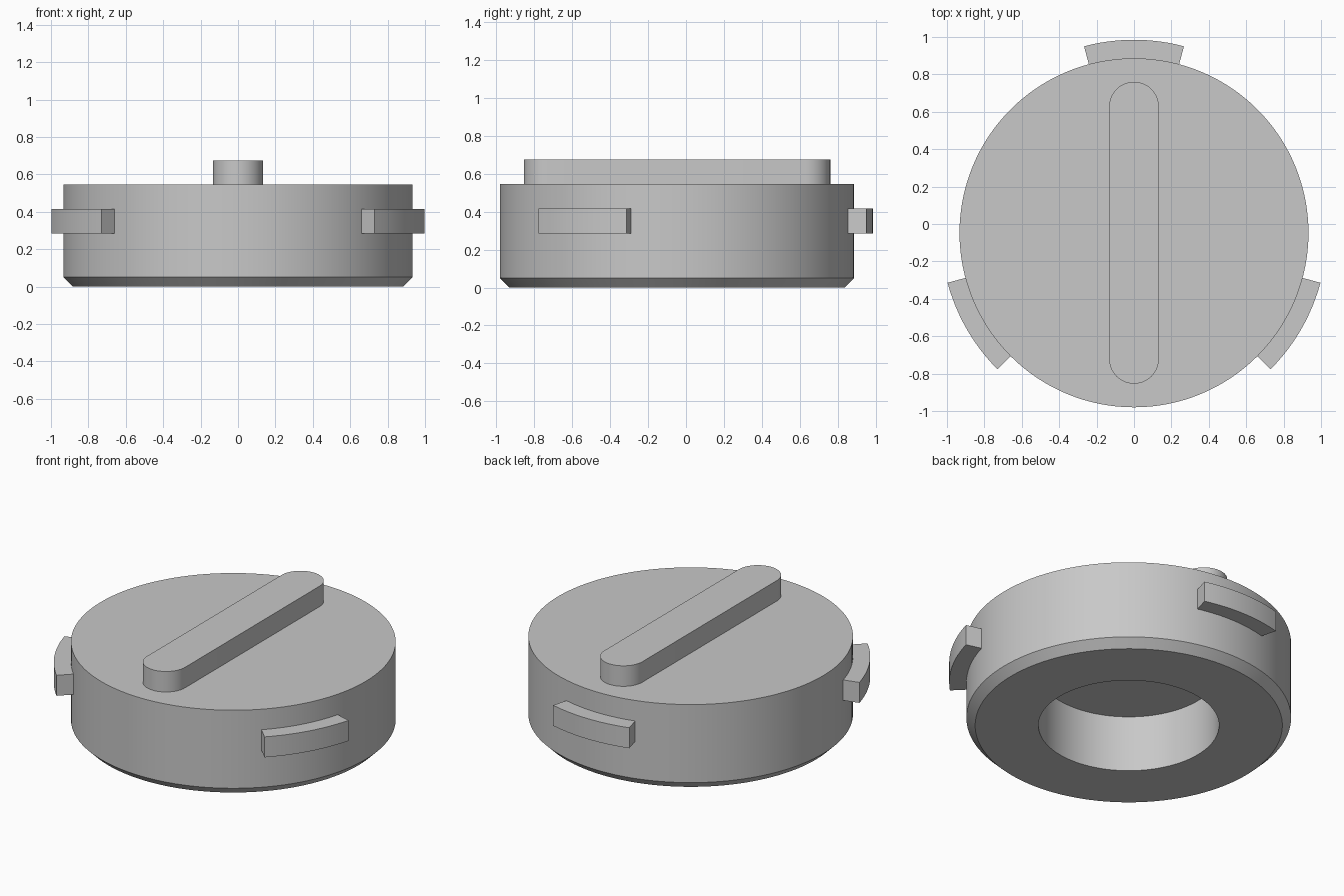
import bpy, bmesh
from math import cos, sin, pi, radians
from mathutils import Vector

cube = bpy.data.objects.get("Cube")
if cube:
    bpy.data.objects.remove(cube, do_unlink=True)

AXIS_Y = -0.047      # the cap's axis, offset by the lugs
RADIUS = 0.933
TOP = 0.545

grey = bpy.data.materials.new("light_grey")
grey.use_nodes = True
colour = (0.58, 0.58, 0.58, 1)
grey.diffuse_color = colour
bsdf = next(n for n in grey.node_tree.nodes if n.type == 'BSDF_PRINCIPLED')
bsdf.inputs["Base Color"].default_value = colour


def finish(name, bm):
    """Turn a bmesh into a smooth-shaded object with sharp edges kept."""
    bmesh.ops.recalc_face_normals(bm, faces=bm.faces)
    mesh = bpy.data.meshes.new(name)
    bm.to_mesh(mesh)
    bm.free()
    mesh.materials.append(grey)
    obj = bpy.data.objects.new(name, mesh)
    obj.location.y = AXIS_Y
    bpy.context.collection.objects.link(obj)
    bpy.ops.object.select_all(action='DESELECT')
    obj.select_set(True)
    bpy.context.view_layer.objects.active = obj
    bpy.ops.object.shade_smooth_by_angle(angle=radians(30))
    return obj


def lathe(name, profile, steps=128):
    """Revolve an (r, z) profile around the z axis."""
    bm = bmesh.new()
    verts = [bm.verts.new((r, 0, z)) for r, z in profile]
    edges = [bm.edges.new(pair) for pair in zip(verts, verts[1:])]
    bmesh.ops.spin(bm, geom=verts + edges, cent=(0, 0, 0), axis=(0, 0, 1),
                   angle=2 * pi, steps=steps)
    bmesh.ops.remove_doubles(bm, verts=bm.verts, dist=0.0001)
    return finish(name, bm)


def prism(name, outline, z0, z1):
    """Extrude a flat outline from z0 up to z1."""
    bm = bmesh.new()
    face = bm.faces.new([bm.verts.new((x, y, z0)) for x, y in outline])
    up = bmesh.ops.extrude_face_region(bm, geom=[face])["geom"]
    bmesh.ops.translate(bm, vec=Vector((0, 0, z1 - z0)),
                        verts=[g for g in up if isinstance(g, bmesh.types.BMVert)])
    return finish(name, bm)


def arc(radius, start, end, steps, cy=0):
    """Points along an arc, angles in degrees."""
    angles = [radians(start + (end - start) * i / steps) for i in range(steps + 1)]
    return [(radius * cos(a), cy + radius * sin(a)) for a in angles]


# Round body with a chamfered lower rim and a blind hole underneath
lathe("cap_body", [(0, 0.357), (0.519, 0.357), (0.519, 0), (RADIUS - 0.05, 0),
                   (RADIUS, 0.05), (RADIUS, TOP), (0, TOP)])

# Grip bar with rounded ends across the top
half_width, reach = 0.133, 0.807 - 0.133
prism("grip_bar", arc(half_width, 0, 180, 24, reach) + arc(half_width, 180, 360, 24, -reach),
      TOP - 0.02, 0.675)

# Three curved locking lugs around the side
for name, middle in (("back_lug", 90), ("right_lug", 210), ("left_lug", 330)):
    low, high = middle - 15, middle + 15
    prism(name, arc(1.032, low, high, 12) + arc(RADIUS - 0.03, high, low, 12), 0.285, 0.415)
